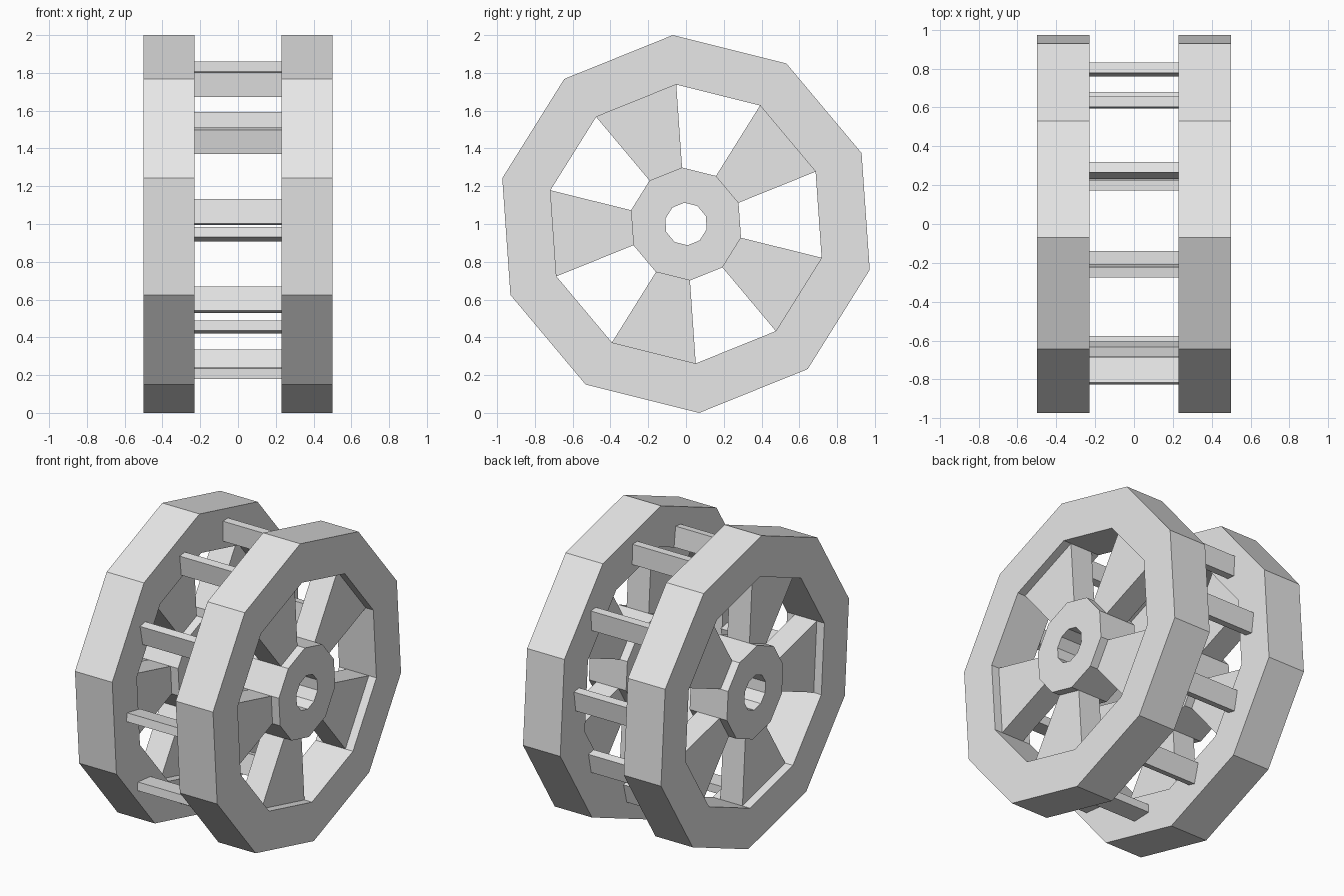
import bpy
import bmesh
from math import sin, cos, radians
from mathutils import Matrix

cube = bpy.data.objects.get("Cube")
if cube:
    bpy.data.objects.remove(cube, do_unlink=True)

grey = bpy.data.materials.new("plain_grey")
grey.use_nodes = True
grey.diffuse_color = (0.8, 0.8, 0.8, 1)
grey.node_tree.nodes["Principled BSDF"].inputs["Base Color"].default_value = (0.8, 0.8, 0.8, 1)

SIDES = 10
STEP = 360 / SIDES
START = 94          # angle of the first rim corner, from +y towards +z
AXLE_Z = 1.0
WHEEL_X = 0.365     # middle of each wheel
WHEEL_W = 0.27
SPOKE_W = 0.16
RIM_OUT, RIM_IN = 1.0025, 0.74
HUB_OUT, HUB_IN = 0.3, 0.113


def finish(bm, name):
    bmesh.ops.recalc_face_normals(bm, faces=bm.faces)
    mesh = bpy.data.meshes.new(name)
    bm.to_mesh(mesh)
    bm.free()
    mesh.materials.append(grey)
    obj = bpy.data.objects.new(name, mesh)
    bpy.context.collection.objects.link(obj)
    return obj


def polar(x, radius, corner):
    a = radians(START - STEP * corner)
    return (x, radius * cos(a), AXLE_Z + radius * sin(a))


def ring(name, x, width, outer, inner):
    """Closed ten-sided ring with flat sides."""
    bm = bmesh.new()
    loops = []
    for side, radius in ((-1, outer), (1, outer), (1, inner), (-1, inner)):
        loops.append([bm.verts.new(polar(x + side * width / 2, radius, i))
                      for i in range(SIDES)])
    for k in range(4):
        a, b = loops[k], loops[(k + 1) % 4]
        for i in range(SIDES):
            j = (i + 1) % SIDES
            bm.faces.new((a[i], a[j], b[j], b[i]))
    return finish(bm, name)


def spokes(name, x):
    """Five flaring spokes, each joining one hub side to one rim side."""
    bm = bmesh.new()
    for i in range(1, SIDES, 2):
        ends = []
        for side in (-1, 1):
            px = x + side * SPOKE_W / 2
            ends.append([bm.verts.new(polar(px, r, c)) for r, c in
                         ((HUB_OUT, i), (RIM_IN, i), (RIM_IN, i + 1), (HUB_OUT, i + 1))])
        for k in range(4):
            n = (k + 1) % 4
            bm.faces.new((ends[0][k], ends[0][n], ends[1][n], ends[1][k]))
        bm.faces.new(ends[0])
        bm.faces.new(ends[1])
    return finish(bm, name)


def rung(name, y, z, tilt):
    """Flat plank between the wheels, its long side at the given tilt."""
    bm = bmesh.new()
    bmesh.ops.create_cube(bm, size=1)
    bm.transform(Matrix.Translation((0, y, AXLE_Z + z))
                 @ Matrix.Rotation(radians(tilt), 4, 'X')
                 @ Matrix.Diagonal((0.46, 0.132, 0.054, 1)))
    return finish(bm, name)


# Two matching wheels
for label, sign in (("left", 1), ("right", -1)):
    x = sign * WHEEL_X
    ring(label + "_rim", x, WHEEL_W, RIM_OUT, RIM_IN)
    ring(label + "_hub", x, WHEEL_W, HUB_OUT, HUB_IN)
    spokes(label + "_spokes", x)

# Loosely set planks around the rim: y, height from axle, tilt
planks = [
    (0.795, 0.063, 82), (0.625, 0.525, 86), (0.20, 0.795, 91),
    (-0.24, 0.74, 97), (-0.645, 0.44, 102), (-0.757, -0.055, -10),
    (-0.645, -0.545, -6), (-0.205, -0.79, 2), (0.275, -0.735, 75),
    (0.64, -0.40, 78),
]
for n, (y, z, tilt) in enumerate(planks, 1):
    rung(f"rung_{n}", y, z, tilt)
